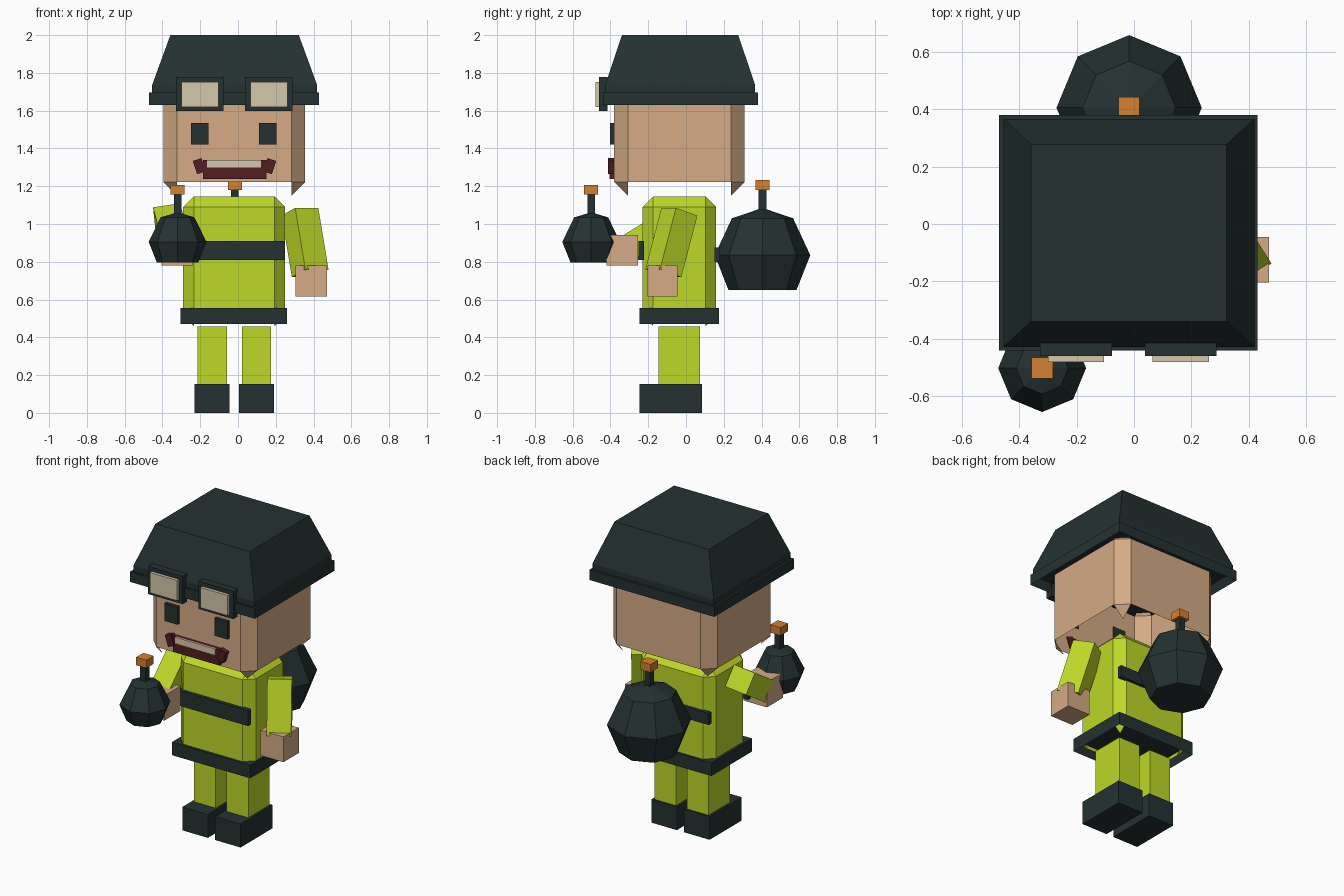
import bpy, bmesh, math
from mathutils import Vector, Matrix

if "Cube" in bpy.data.objects:
    bpy.data.objects.remove(bpy.data.objects["Cube"], do_unlink=True)


def material(name, rgb):
    m = bpy.data.materials.new(name)
    m.use_nodes = True
    m.diffuse_color = (*rgb, 1)
    m.node_tree.nodes["Principled BSDF"].inputs["Base Color"].default_value = (*rgb, 1)
    return m


SKIN = material("skin", (0.66, 0.41, 0.235))
GREEN = material("lime green", (0.51, 0.69, 0.02))
DARK = material("dark slate", (0.018, 0.031, 0.031))
ORANGE = material("orange", (0.66, 0.22, 0.03))
RED = material("dark red", (0.085, 0.013, 0.016))
CREAM = material("cream", (0.66, 0.57, 0.4))


def finish(bm, name, mat):
    mesh = bpy.data.meshes.new(name)
    bm.to_mesh(mesh)
    bm.free()
    mesh.materials.append(mat)
    ob = bpy.data.objects.new(name, mesh)
    bpy.context.collection.objects.link(ob)
    return ob


def box(name, mat, xs, ys, zs, recess=0, tilt=0):
    """Box from its ranges; recess hollows the underside, tilt turns it about y."""
    bm = bmesh.new()
    size = Matrix.Diagonal((xs[1] - xs[0], ys[1] - ys[0], zs[1] - zs[0], 1))
    mid = Vector([(a + b) / 2 for a, b in (xs, ys, zs)])
    bmesh.ops.create_cube(bm, size=1, matrix=Matrix.Translation(mid)
                          @ Matrix.Rotation(math.radians(tilt), 4, 'Y') @ size)
    if recess:
        bm.normal_update()
        under = [f for f in bm.faces if f.normal.z < -0.9]
        bmesh.ops.inset_region(bm, faces=under, thickness=recess)
        bmesh.ops.translate(bm, verts=under[0].verts, vec=(0, 0, 0.8 * (zs[1] - zs[0])))
    return finish(bm, name, mat)


def chamfered(name, mat, xs, ys, zs, c, open_top):
    """Chamfered box with an open underside that keeps its corner points."""
    bm = bmesh.new()
    centre = Vector([(a + b) / 2 for a, b in (xs, ys, zs)])
    for x in xs:
        for y in ys:
            for z in zs:
                p = Vector((x, y, z))
                inner = Vector([v + (c if v < m else -c) for v, m in zip(p, centre)])
                for axis in range(3):
                    q = inner.copy()
                    q[axis] = p[axis]
                    bm.verts.new(q)
    bmesh.ops.convex_hull(bm, input=bm.verts[:])
    bmesh.ops.dissolve_limit(bm, angle_limit=0.02, verts=bm.verts[:], edges=bm.edges[:])
    bm.normal_update()
    gone = [f for f in bm.faces if f.normal.z < -0.65 or (open_top and f.normal.z > 0.65)]
    bmesh.ops.delete(bm, geom=gone, context='FACES')
    return finish(bm, name, mat)


def limb(name, mat, start, end, width, depth, roll=0):
    """Square bar between two points."""
    a, b = Vector(start), Vector(end)
    d = b - a
    bm = bmesh.new()
    rot = d.to_track_quat('Z', 'Y').to_matrix().to_4x4()
    bmesh.ops.create_cube(bm, size=1, matrix=Matrix.Translation((a + b) / 2) @ rot
                          @ Matrix.Rotation(math.radians(roll), 4, 'Z')
                          @ Matrix.Diagonal((width, depth, d.length, 1)))
    return finish(bm, name, mat)


def bomb(name, x, y, rings, tip, cap_top):
    """Eight-sided body from (radius, height) rings, with fuse and lit cap."""
    bm = bmesh.new()
    loops = [[bm.verts.new((x + r * math.sin(i * math.pi / 4),
                            y + r * math.cos(i * math.pi / 4), z)) for i in range(8)]
             for r, z in rings]
    apex = bm.verts.new((x, y, tip))
    bm.faces.new(loops[0])
    for i in range(8):
        j = (i + 1) % 8
        for low, high in zip(loops, loops[1:]):
            bm.faces.new((low[i], low[j], high[j], high[i]))
        bm.faces.new((loops[-1][i], loops[-1][j], apex))
    bmesh.ops.recalc_face_normals(bm, faces=bm.faces[:])
    finish(bm, name + "_body", DARK)
    box(name + "_fuse", DARK, (x - 0.02, x + 0.02), (y - 0.02, y + 0.02),
        (tip - 0.02, cap_top - 0.03))
    box(name + "_cap", ORANGE, (x - 0.037, x + 0.037), (y - 0.037, y + 0.037),
        (cap_top - 0.052, cap_top))


# Head and face
chamfered("head", SKIN, (-0.395, 0.355), (-0.38, 0.31), (1.15, 1.74), 0.072, True)
for side, x in (("right", -0.203), ("left", 0.158)):
    box(side + "_eye", DARK, (x - 0.047, x + 0.047), (-0.402, -0.375), (1.42, 1.535))
box("mouth", RED, (-0.185, 0.15), (-0.405, -0.375), (1.237, 1.34))
box("teeth", CREAM, (-0.165, 0.122), (-0.411, -0.4), (1.3, 1.34))
for side, x, tilt in (("right", -0.205, -18), ("left", 0.168, 18)):
    box(side + "_mouth_corner", RED, (x - 0.024, x + 0.024), (-0.412, -0.375),
        (1.269, 1.343), tilt=tilt)

# Hat with hollow brim
box("hat_brim", DARK, (-0.47, 0.43), (-0.44, 0.38), (1.63, 1.697), recess=0.03)
bm = bmesh.new()
hat_levels = ((0.437, 0.397, 1.69), (0.437, 0.397, 1.735), (0.34, 0.308, 2.0))
for hx, hy, z in hat_levels:
    for sx in (-1, 1):
        for sy in (-1, 1):
            bm.verts.new((-0.018 + sx * hx, -0.031 + sy * hy, z))
bmesh.ops.convex_hull(bm, input=bm.verts[:])
bmesh.ops.dissolve_limit(bm, angle_limit=0.02, verts=bm.verts[:], edges=bm.edges[:])
finish(bm, "hat_crown", DARK)

# Goggles
for side, x in (("right", -0.202), ("left", 0.163)):
    box(side + "_goggle_frame", DARK, (x - 0.125, x + 0.125), (-0.46, -0.415), (1.597, 1.778))
    box(side + "_goggle_lens", CREAM, (x - 0.098, x + 0.098), (-0.48, -0.45), (1.62, 1.752))

# Torso, waist belt and straps
chamfered("torso", GREEN, (-0.29, 0.25), (-0.23, 0.16), (0.46, 1.145), 0.056, False)
box("waist_belt", DARK, (-0.305, 0.26), (-0.245, 0.175), (0.47, 0.555), recess=0.013)
box("front_strap", DARK, (-0.29, 0.25), (-0.252, -0.222), (0.81, 0.91))
box("back_strap", DARK, (-0.29, 0.25), (0.152, 0.18), (0.8, 0.875))

# Legs and boots
for side, x, boot in (("right", -0.137, -0.138), ("left", 0.098, 0.098)):
    box(side + "_leg", GREEN, (x - 0.078, x + 0.078), (-0.145, 0.075), (0.14, 0.457))
    box(side + "_boot", DARK, (boot - 0.092, boot + 0.092), (-0.245, 0.085), (0, 0.152))

# Arms and hands
limb("left_arm", GREEN, (0.328, -0.035, 1.065), (0.382, -0.12, 0.74), 0.145, 0.14)
box("left_hand", SKIN, (0.305, 0.47), (-0.203, -0.045), (0.615, 0.78))
limb("right_arm", GREEN, (-0.372, -0.025, 1.04), (-0.325, -0.31, 0.865), 0.145, 0.14, 10)
box("right_hand", SKIN, (-0.405, -0.237), (-0.42, -0.255), (0.78, 0.943))

# Bombs: one held in the right hand, one carried on the back
bomb("held_bomb", -0.32, -0.502, ((0.11, 0.797), (0.153, 0.905), (0.09, 1.035)), 1.062, 1.207)
bomb("back_bomb", -0.017, 0.405, ((0.18, 0.65), (0.253, 0.835), (0.162, 1.03)), 1.085, 1.232)
